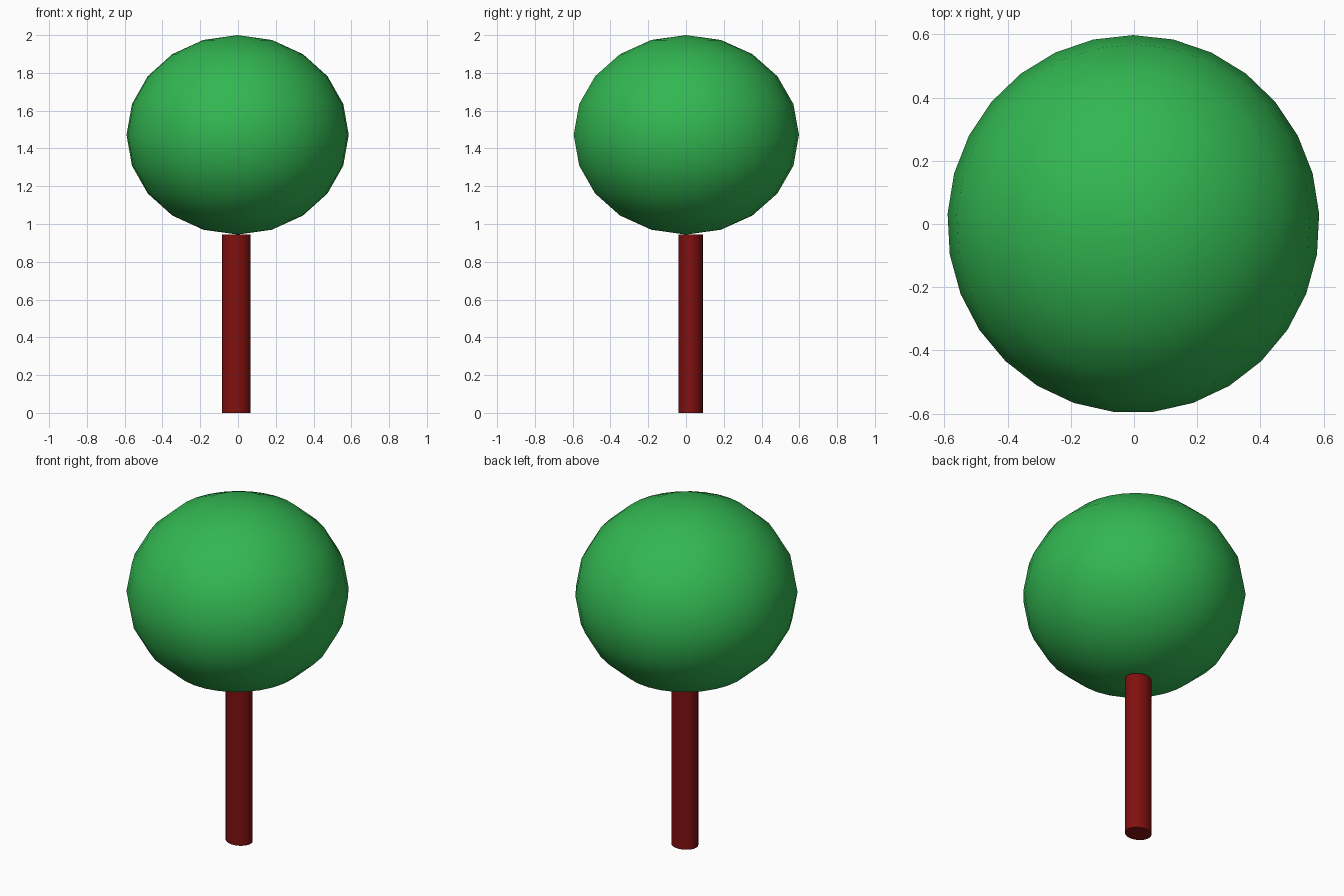
import bpy
import math

if "Cube" in bpy.data.objects:
    bpy.data.objects.remove(bpy.data.objects["Cube"])


def material(name, rgb):
    m = bpy.data.materials.new(name)
    m.diffuse_color = (*rgb, 1.0)
    m.use_nodes = True
    m.node_tree.nodes["Principled BSDF"].inputs["Base Color"].default_value = m.diffuse_color
    return m


def finish(name, mat, scale, angle):
    ob = bpy.context.object
    ob.name = name
    ob.scale = scale
    bpy.ops.object.transform_apply(location=False, rotation=False, scale=True)
    ob.data.materials.append(mat)
    bpy.ops.object.shade_smooth_by_angle(angle=math.radians(angle))
    return ob


SEGMENTS = 29
leaf_green = material("leaf green", (0.032, 0.474, 0.084))
bark_red = material("bark red", (0.22, 0.005, 0.005))

# Rounded crown, slightly flattened
bpy.ops.mesh.primitive_uv_sphere_add(
    segments=SEGMENTS, ring_count=10, radius=1, location=(-0.002, 0, 1.472))
finish("crown", leaf_green, (0.589, 0.598, 0.528), 40)

# Straight trunk, set a little off centre, touching the crown
bpy.ops.mesh.primitive_cylinder_add(
    vertices=SEGMENTS, radius=1, depth=1, location=(-0.009, 0.024, 0.4725))
finish("trunk", bark_red, (0.075, 0.065, 0.945), 40)
